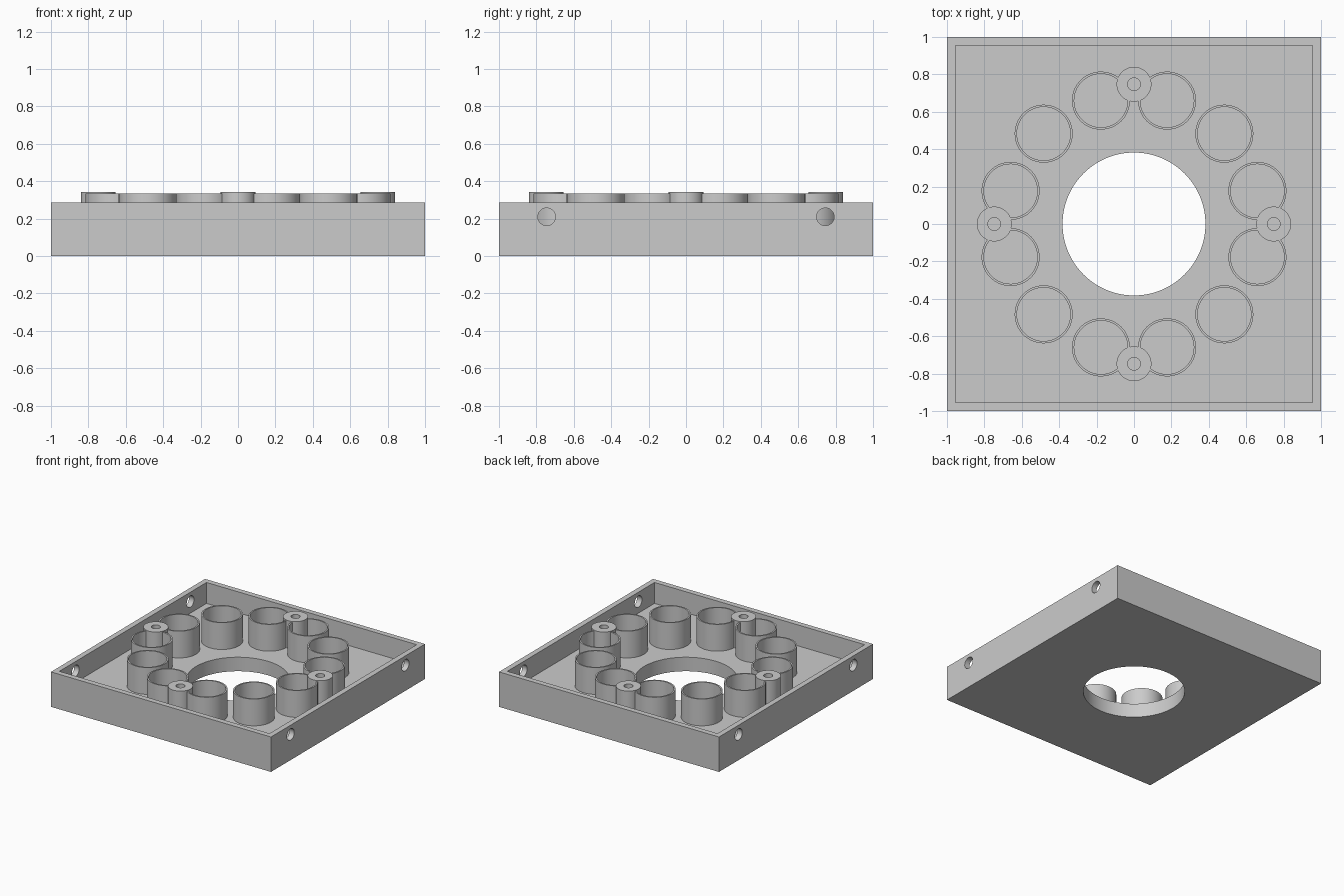
import bpy, bmesh, math
from mathutils import Matrix

if "Cube" in bpy.data.objects:
    bpy.data.objects.remove(bpy.data.objects["Cube"], do_unlink=True)

FLOOR, WALL, RIM = 0.115, 0.045, 0.287

grey = bpy.data.materials.new("plain_grey")
grey.use_nodes = True
grey.diffuse_color = (0.6, 0.6, 0.6, 1)
grey.node_tree.nodes["Principled BSDF"].inputs["Base Color"].default_value = (0.6, 0.6, 0.6, 1)


def finish(name, bm):
    mesh = bpy.data.meshes.new(name)
    bmesh.ops.recalc_face_normals(bm, faces=bm.faces)
    bm.to_mesh(mesh)
    bm.free()
    obj = bpy.data.objects.new(name, mesh)
    bpy.context.collection.objects.link(obj)
    mesh.materials.append(grey)
    return obj


def box(name, size, z0, z1):
    bm = bmesh.new()
    bmesh.ops.create_cube(bm, size=1)
    bmesh.ops.scale(bm, verts=bm.verts, vec=(size, size, z1 - z0))
    bmesh.ops.translate(bm, verts=bm.verts, vec=(0, 0, (z0 + z1) / 2))
    return finish(name, bm)


def rod(name, radius, length, matrix, sides=64):
    bm = bmesh.new()
    bmesh.ops.create_cone(bm, cap_ends=True, segments=sides, radius1=radius,
                          radius2=radius, depth=length, matrix=matrix)
    return finish(name, bm)


def cut(target, cutter):
    mod = target.modifiers.new("cut", 'BOOLEAN')
    mod.operation, mod.solver, mod.object = 'DIFFERENCE', 'EXACT', cutter
    bpy.context.view_layer.objects.active = target
    bpy.ops.object.modifier_apply(modifier=mod.name)
    bpy.data.objects.remove(cutter, do_unlink=True)


def smooth(obj):
    bpy.ops.object.select_all(action='DESELECT')
    obj.select_set(True)
    bpy.context.view_layer.objects.active = obj
    bpy.ops.object.shade_smooth_by_angle(angle=math.radians(30))


def tube(name, outer, inner, top, x, y, sides=64):
    # closed ring section spun round the tube's own axis
    bm = bmesh.new()
    z0 = FLOOR - 0.003
    section = [(inner, z0), (outer, z0), (outer, top), (inner, top)]
    loops = []
    for i in range(sides):
        a = math.tau * i / sides
        loops.append([bm.verts.new((x + r * math.cos(a), y + r * math.sin(a), z))
                      for r, z in section])
    for i, ring in enumerate(loops):
        after = loops[(i + 1) % sides]
        for j in range(4):
            k = (j + 1) % 4
            bm.faces.new((ring[j], after[j], after[k], ring[k]))
    smooth(finish(name, bm))


# Square tray with a round opening and two holes in each side wall
tray = box("tray", 2, 0, RIM)
cut(tray, box("pocket_cutter", 2 - 2 * WALL, FLOOR, 1))
cut(tray, rod("opening_cutter", 0.382, 1, Matrix.Identity(4), 96))
for y in (-0.745, 0.745):
    turn = Matrix.Translation((0, y, 0.21)) @ Matrix.Rotation(math.pi / 2, 4, 'Y')
    cut(tray, rod("side_hole_cutter", 0.047, 3, turn, 48))
smooth(tray)

# Ring of twelve open cups
for i in range(12):
    a = math.radians(15 + 30 * i)
    tube(f"cup_{i + 1}", 0.155, 0.143, 0.335, 0.683 * math.cos(a), 0.683 * math.sin(a))

# Four screw posts between neighbouring cups
for i in range(4):
    a = math.pi / 2 * i
    tube(f"screw_post_{i + 1}", 0.093, 0.034, 0.343, 0.747 * math.cos(a), 0.747 * math.sin(a), 48)
